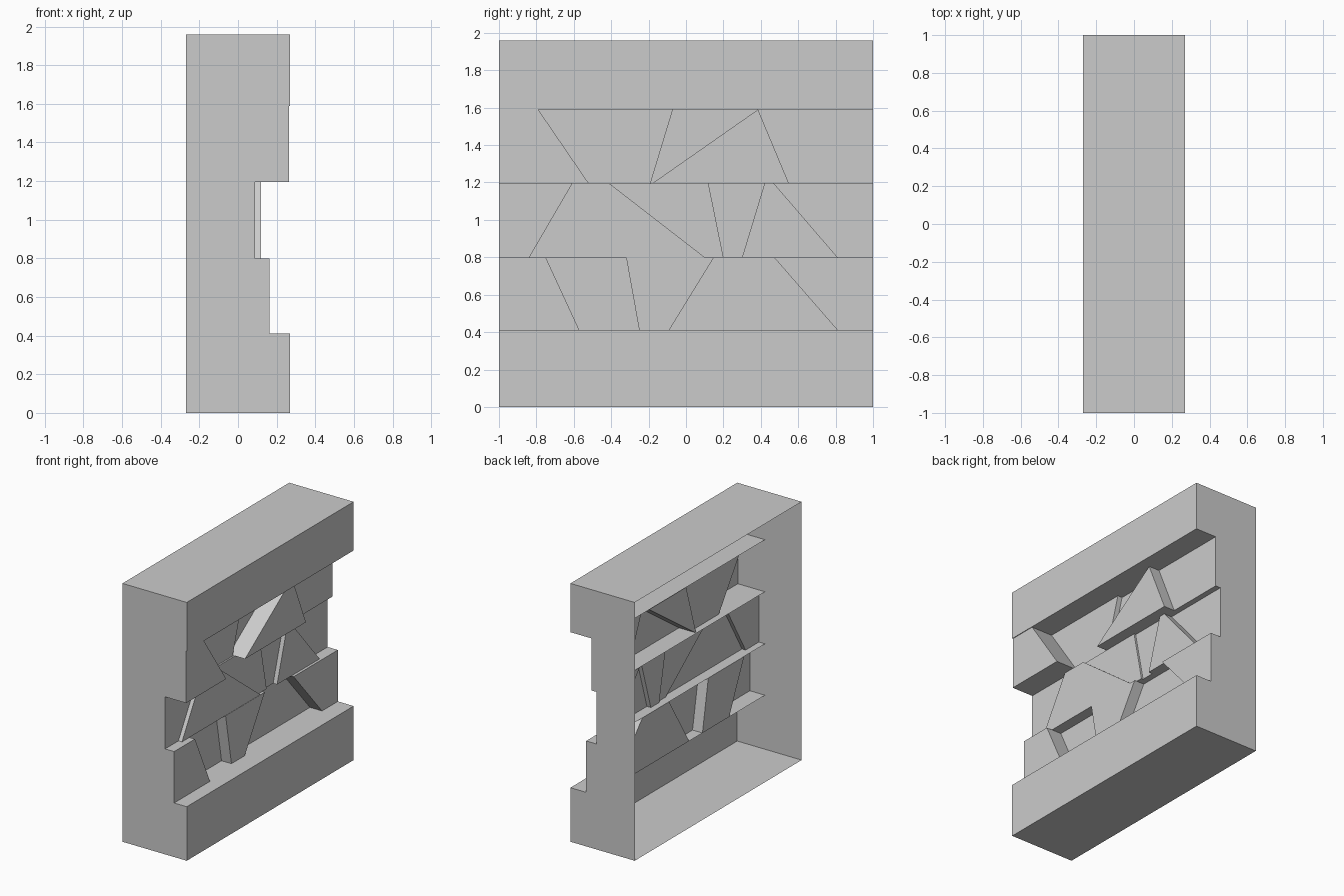
import bpy, bmesh

if "Cube" in bpy.data.objects:
    bpy.data.objects.remove(bpy.data.objects["Cube"])

BACK, FRONT, FLOOR = -0.27, 0.27, 0.037   # x of open back, outer face, recess floor
Z = [0, 0.41, 0.80, 1.195, 1.59, 1.96]    # course heights

# each course: joint lines (y at bottom, y at top) and depth of each stone
ROWS = [
    ("lower_stones", [(-.57, -.75), (-.25, -.32), (-.09, .15), (.81, .47)],
     [.164, FLOOR, .12, FLOOR, .138]),
    ("middle_stones", [(-.84, -.61), (.10, -.41), (.20, .12), (.30, .42), (.81, .47)],
     [.088, .118, .10, .085, .118, .052]),
    ("upper_stones", [(-.52, -.79), (-.19, -.07), (-.18, .385), (.55, .385)],
     [.265, .088, .05, .185, .095]),
]


def make(name, faces):
    """Build an object from a list of polygons."""
    bm = bmesh.new()
    for pts in faces:
        bm.faces.new([bm.verts.new(p) for p in pts])
    bmesh.ops.remove_doubles(bm, verts=bm.verts, dist=0.0005)
    bmesh.ops.recalc_face_normals(bm, faces=bm.faces)
    me = bpy.data.meshes.new(name)
    bm.to_mesh(me)
    bm.free()
    ob = bpy.data.objects.new(name, me)
    bpy.context.collection.objects.link(ob)
    return ob


def ledge(z, x0, x1, y0=-1, y1=1):
    return [(x0, y0, z), (x1, y0, z), (x1, y1, z), (x0, y1, z)]


def band(z0, z1):
    return [(FRONT, -1, z0), (FRONT, 1, z0), (FRONT, 1, z1), (FRONT, -1, z1)]


def end_wall(y, depths):
    """Stepped end profile following the depth of each course."""
    pts = [(BACK, y, Z[0])]
    for i, d in enumerate(depths):
        pts += [(d, y, Z[i]), (d, y, Z[i + 1])]
    return pts + [(BACK, y, Z[-1])]


# plain top and bottom courses, each a band with a ledge into the recess
make("bottom_course", [band(Z[0], Z[1]), ledge(Z[0], BACK, FRONT), ledge(Z[1], FLOOR, FRONT)])
make("top_course", [band(Z[4], Z[5]), ledge(Z[5], BACK, FRONT), ledge(Z[4], FLOOR, FRONT)])

# stepped end walls
make("front_end_wall", [end_wall(-1, [FRONT] + [r[2][0] for r in ROWS] + [FRONT])])
make("rear_end_wall", [end_wall(1, [FRONT] + [r[2][-1] for r in ROWS] + [FRONT])])

# three courses of uneven stones
for i, (name, joints, depths) in enumerate(ROWS):
    z0, z1 = Z[i + 1], Z[i + 2]
    edges = [(-1, -1)] + joints + [(1, 1)]
    faces = []
    for j, d in enumerate(depths):
        (a0, a1), (b0, b1) = edges[j], edges[j + 1]
        # stone face (three sided where two joints meet)
        faces.append([(d, a0, z0), (d, b0, z0), (d, b1, z1)] +
                     ([(d, a1, z1)] if a1 != b1 else []))
        # ledges under and over the stone, where no plain course covers them
        if d > FLOOR:
            if i > 0:
                faces.append(ledge(z0, FLOOR, d, a0, b0))
            if i < 2 and a1 != b1:
                faces.append(ledge(z1, FLOOR, d, a1, b1))
        # side wall to the next stone
        if j + 1 < len(depths):
            e = depths[j + 1]
            faces.append([(d, b0, z0), (e, b0, z0), (e, b1, z1), (d, b1, z1)])
    make(name, faces)
